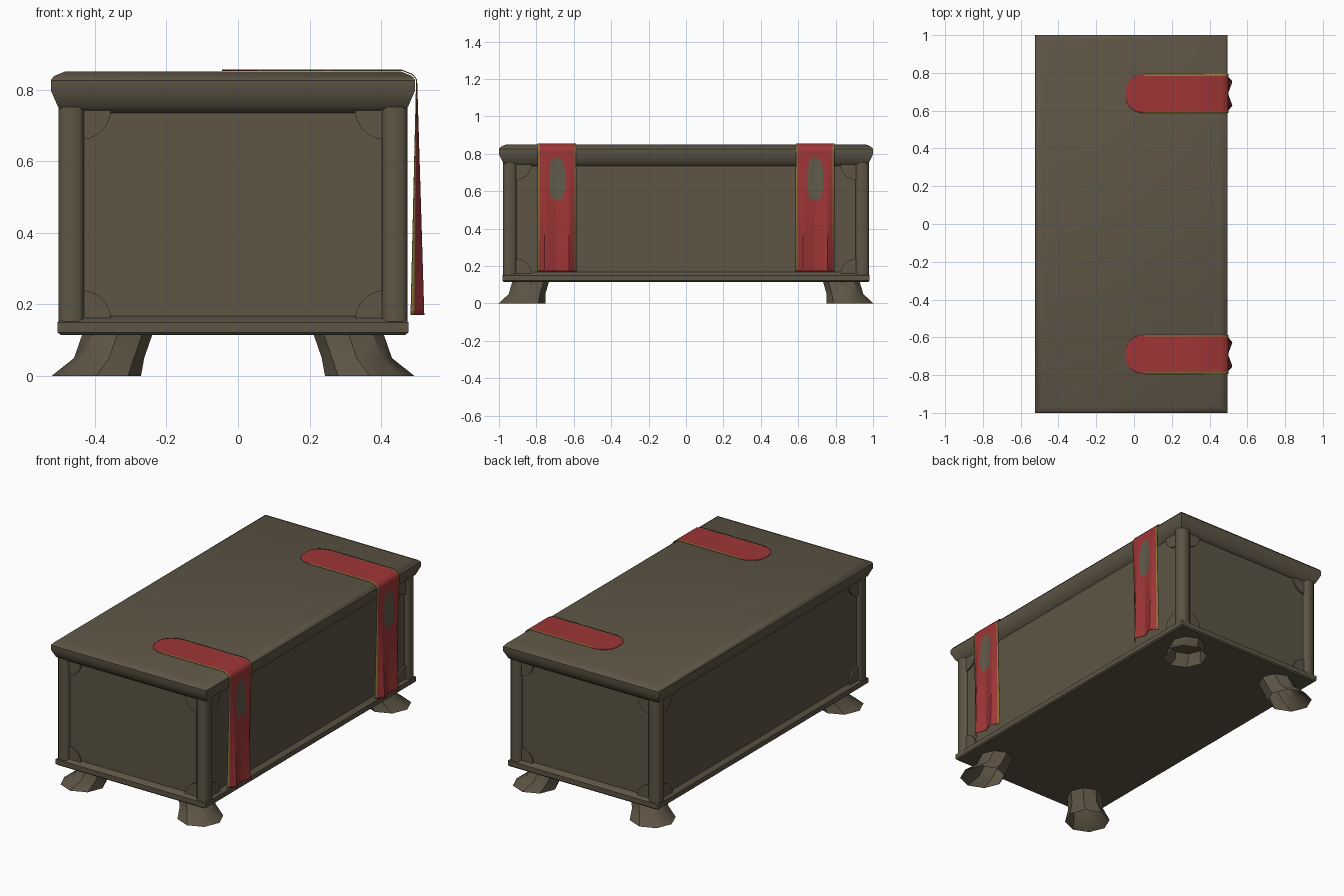
import bpy, bmesh, math

if "Cube" in bpy.data.objects:
    bpy.data.objects.remove(bpy.data.objects["Cube"])

CX = -0.014  # chest centre line


def material(name, rgb):
    m = bpy.data.materials.new(name)
    m.diffuse_color = (*rgb, 1)
    m.use_nodes = True
    m.node_tree.nodes["Principled BSDF"].inputs["Base Color"].default_value = m.diffuse_color
    return m


WOOD = material("dark brown wood", (0.110, 0.091, 0.060))
RED = material("red cloth", (0.345, 0.036, 0.038))
GOLD = material("gold trim", (0.262, 0.188, 0.045))
EMBLEM = material("grey green emblem", (0.118, 0.105, 0.070))


def make(name, verts, faces, mats, indices=None, angle=35):
    me = bpy.data.meshes.new(name)
    me.from_pydata(verts, [], faces)
    for m in mats:
        me.materials.append(m)
    if indices:
        me.polygons.foreach_set("material_index", indices)
    bm = bmesh.new()
    bm.from_mesh(me)
    bmesh.ops.recalc_face_normals(bm, faces=bm.faces)
    bm.to_mesh(me)
    bm.free()
    ob = bpy.data.objects.new(name, me)
    bpy.context.collection.objects.link(ob)
    bpy.ops.object.select_all(action='DESELECT')
    ob.select_set(True)
    bpy.context.view_layer.objects.active = ob
    bpy.ops.object.shade_smooth_by_angle(angle=math.radians(angle))
    return ob


def loft(name, rings, cap_start=True, angle=35):
    n = len(rings[0])
    verts = [v for r in rings for v in r]
    faces = [(i * n + j, i * n + (j + 1) % n, (i + 1) * n + (j + 1) % n, (i + 1) * n + j)
             for i in range(len(rings) - 1) for j in range(n)]
    if cap_start:
        faces.append(tuple(range(n)))
    faces.append(tuple(range((len(rings) - 1) * n, len(rings) * n)))
    return make(name, verts, faces, [WOOD], angle=angle)


def rect(hx, hy, z, x=CX, y=0):
    return [(x - hx, y - hy, z), (x + hx, y - hy, z), (x + hx, y + hy, z), (x - hx, y + hy, z)]


# Recessed body, base moulding and flared lid
loft("chest_body", [rect(0.467, 0.953, 0.13), rect(0.467, 0.953, 0.79)])
loft("base_moulding", [rect(0.482, 0.975, 0.115), rect(0.490, 0.982, 0.122),
                       rect(0.490, 0.982, 0.150), rect(0.467, 0.953, 0.168)])
loft("lid", [rect(0.467, 0.953, 0.735), rect(0.489, 0.978, 0.752), rect(0.509, 1.0, 0.798),
             rect(0.509, 1.0, 0.826), rect(0.500, 0.990, 0.838), rect(0.470, 0.962, 0.85)])

for sx in (-1, 1):
    for sy in (-1, 1):
        side = ("left" if sx < 0 else "right") + ("_front" if sy < 0 else "_back")
        # Corner post with chamfered edges
        px, py, h, c = CX + sx * 0.452, sy * 0.942, 0.036, 0.015
        outline = [(h, h - c), (h - c, h), (c - h, h), (-h, h - c),
                   (-h, c - h), (c - h, -h), (h - c, -h), (h, c - h)]
        loft("corner_post_" + side,
             [[(px + a, py + b, z) for a, b in outline] for z in (0.14, 0.77)], angle=50)
        # Octagonal foot that kicks outward at the floor
        rings = []
        for z, ox, oy, r in ((0.0, 0.382, 0.877, 0.125), (0.05, 0.346, 0.85, 0.098),
                             (0.125, 0.320, 0.828, 0.098)):
            rings.append([(CX + sx * ox + r * math.cos(k * math.pi / 4),
                           sy * oy + r * math.sin(k * math.pi / 4), z) for k in range(8)])
        loft("foot_" + side, rings, cap_start=False)
        # Curved corner brackets on the panels
        for top in (0, 1):
            z0, dz = (0.745, -1) if top else (0.155, 1)
            arc = [(0, 0)] + [(0.085 * math.cos(k * math.pi / 10), 0.085 * math.sin(k * math.pi / 10))
                              for k in range(6)]
            ex, ey = CX + sx * 0.425, sy * 0.91
            loft("end_bracket_" + side,
                 [[(ex - sx * a, sy * d, z0 + dz * b) for a, b in arc] for d in (0.945, 0.962)])
            loft("side_bracket_" + side,
                 [[(CX + sx * d, ey - sy * a, z0 + dz * b) for a, b in arc] for d in (0.460, 0.476)])


# Ribbon draped over the lid and hanging down the right side
def fold(v):
    """Depth of the two pleats across the width, v in -1..1."""
    pts = [(0, 0.35), (0.62, 1.0), (1.0, 0.0)]
    a = abs(v)
    for (p, q), (r, s) in zip(pts, pts[1:]):
        if a <= r:
            return q + (s - q) * (a - p) / (r - p)
    return 0


def ribbon(name, yc):
    path = [(-0.045 + 0.1 * (1 - math.cos(k * math.pi / 16)), 0.854) for k in range(9)]
    path += [(0.25, 0.854), (0.458, 0.854), (0.488, 0.842), (0.499, 0.828)]
    corner = len(path) - 1
    drop = 44
    path += [(None, 0.828 - 0.658 * k / drop) for k in range(1, drop + 1)]
    cols = [-1, -0.91] + [-0.84 + 0.07 * k for k in range(25)] + [0.91, 1]
    verts, faces, idx = [], [], []
    for x, z in path:
        for v in cols:
            if x is None:
                t = (0.828 - z) / 0.658
                verts.append((0.499 - 0.016 * t + 0.037 * t * fold(v), yc + 0.103 * v, z))
            else:
                e = min(1, (x + 0.045) / 0.1)
                w = 0.103 * (0.15 + 0.85 * math.sqrt(1 - (1 - e) ** 2))
                verts.append((x, yc + w * v, z))
    n = len(cols)
    for i in range(len(path) - 1):
        for j in range(n - 1):
            faces.append((i * n + j, (i + 1) * n + j, (i + 1) * n + j + 1, i * n + j + 1))
            v = (cols[j] + cols[j + 1]) / 2
            z = (path[i][1] + path[i + 1][1]) / 2
            m = 0
            if abs(v) > 0.9 and (i >= corner or path[i][0] > 0.04):
                m = 1
            elif i > corner and (abs(v) / 0.42) ** 2.6 + (abs(z - 0.665) / 0.112) ** 2.6 < 1:
                m = 2
            idx.append(m)
    ob = make(name, verts, faces, [RED, GOLD, EMBLEM], idx, angle=40)
    # Thin cloth thickness
    s = ob.modifiers.new("cloth", 'SOLIDIFY')
    s.thickness = 0.003
    s.offset = 0


ribbon("front_ribbon", -0.69)
ribbon("back_ribbon", 0.69)
